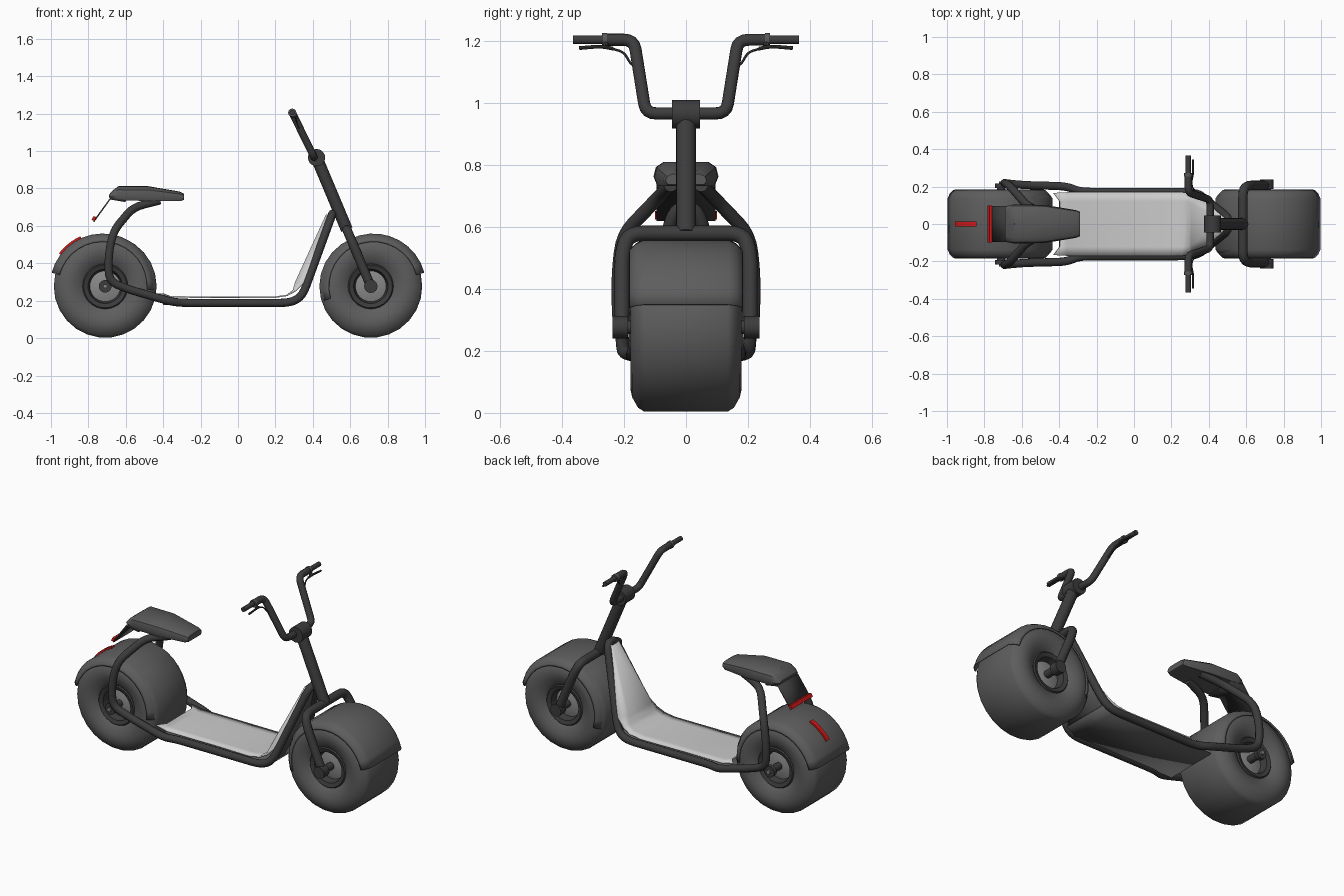
import bpy, bmesh
from math import sin, cos, radians, pi
from mathutils import Vector

if "Cube" in bpy.data.objects:
    bpy.data.objects.remove(bpy.data.objects["Cube"])

WX, WZ = 0.71, 0.277          # wheel centre offset and height


def paint(name, *c):
    m = bpy.data.materials.new(name)
    m.diffuse_color = (*(c if len(c) == 3 else c * 3), 1)
    m.use_nodes = True
    m.node_tree.nodes["Principled BSDF"].inputs["Base Color"].default_value = m.diffuse_color
    return m


BLACK, RUBBER, PANEL = paint("black_metal", .045), paint("dark_rubber", .11), paint("dark_panel", .10)
ALLOY, DECK, RED = paint("alloy", .25), paint("deck_grey", .60), paint("red_light", .65, .01, .01)


def finish(name, bm, mat=None, thick=0):
    bmesh.ops.remove_doubles(bm, verts=bm.verts, dist=1e-5)
    bmesh.ops.recalc_face_normals(bm, faces=bm.faces)
    me = bpy.data.meshes.new(name)
    bm.to_mesh(me)
    bm.free()
    ob = bpy.data.objects.new(name, me)
    bpy.context.collection.objects.link(ob)
    me.materials.append(mat or BLACK)
    if thick:
        m = ob.modifiers.new("thickness", 'SOLIDIFY')
        m.thickness, m.offset = thick, -1
    return ob


def loft(name, rows, close_u=False, close_v=False, caps=False, mat=None, thick=0):
    bm = bmesh.new()
    g = [[bm.verts.new(p) for p in r] for r in rows]
    n, k = len(g), len(g[0])
    for i in range(n if close_u else n - 1):
        for j in range(k if close_v else k - 1):
            a, b = g[i], g[(i + 1) % n]
            bm.faces.new((a[j], a[(j + 1) % k], b[(j + 1) % k], b[j]))
    if caps:
        bm.faces.new(g[0])
        bm.faces.new(g[-1])
    return finish(name, bm, mat, thick)


def spin(name, prof, cx, cz, a0=0, a1=360, steps=32, mat=None, thick=0):
    """Turn a (y, radius) profile about an axis parallel to y."""
    full = a1 - a0 == 360
    rows = []
    for i in range(steps if full else steps + 1):
        a = radians(a0 + (a1 - a0) * i / steps)
        rows.append([(cx + r * cos(a), y, cz + r * sin(a)) for y, r in prof])
    return loft(name, rows, close_u=full, mat=mat, thick=thick)


def rod(name, cx, cz, y0, y1, r, steps=16, mat=None):
    return spin(name, [(y0, 0), (y0, r), (y1, r), (y1, 0)], cx, cz, steps=steps, mat=mat)


def tube(name, pts, r, fillet=0.04, sides=12):
    pts = [Vector(p) for p in pts]
    path = [pts[0]]
    for p, c, n in zip(pts, pts[1:], pts[2:]):      # rounded corners
        a = c + (p - c).normalized() * min(fillet, (p - c).length * .45)
        b = c + (n - c).normalized() * min(fillet, (n - c).length * .45)
        for i in range(5):
            t = i / 4
            path.append(a * (1 - t) ** 2 + c * 2 * t * (1 - t) + b * t * t)
    path.append(pts[-1])
    rows, up = [], None
    for i, p in enumerate(path):
        d = (path[min(i + 1, len(path) - 1)] - path[max(i - 1, 0)]).normalized()
        up = d.orthogonal() if up is None else up - d * up.dot(d)
        up.normalize()
        side = d.cross(up)
        rows.append([p + (up * cos(2 * pi * k / sides) + side * sin(2 * pi * k / sides)) * r
                     for k in range(sides)])
    return loft(name, rows, close_v=True, caps=True)


def mirrored(pts):
    """Half path plus its reflection across y = 0."""
    return pts + [(x, -y, z) for x, y, z in reversed(pts)]


# Wheels: fat tyre, dark rim ring, alloy hub plate, axle
half = [(.150, .12), (.162, .135), (.176, .17), (.180, .20), (.174, .228), (.155, .262), (.135, .275)]
tyre = half + [(-y, r) for y, r in reversed(half)]
for end, s in (("front", 1), ("rear", -1)):
    x = s * WX
    spin(end + "_tyre", tyre, x, WZ, steps=26, mat=RUBBER)
    ring = [(.150, .122), (.158, .115), (.150, .092), (.11, .082)]
    hub = [(.11, .082), (.122, .04), (.122, 0)]
    for side, m in (("left", 1), ("right", -1)):
        spin(f"{end}_rim_{side}", [(y * m, r) for y, r in ring], x, WZ)
        spin(f"{end}_hub_{side}", [(y * m, r) for y, r in hub], x, WZ, mat=ALLOY)
    rod(end + "_axle", x, WZ, -.215, .215, .022)

# Fenders
fend = [(.184, .238), (.182, .25), (.163, .270), (.138, .282)]
fend = fend + [(-y, r) for y, r in reversed(fend)]
spin("front_fender", fend, WX + .014, WZ, 15, 196, 16, mat=RUBBER, thick=.005)
spin("rear_fender", fend, -WX - .014, WZ, -4, 165, 16, mat=RUBBER, thick=.005)
spin("fender_light", [(.013, .272), (.013, .292), (-.013, .292), (-.013, .272)],
     -WX - .014, WZ, 114, 143, 6, mat=RED)

# Main frame: one loop from the seat, past the axle, under the deck, up to the column
tube("main_frame", mirrored([
    (-.42, .05, .735), (-.56, .085, .70), (-.665, .205, .575), (-.692, .220, .45),
    (-.692, .218, .305), (-.59, .208, .262), (-.36, .202, .195), (-.29, .172, .188),
    (.28, .172, .188), (.345, .162, .225), (.505, .035, .665)]), .022, .06)
for side, m in (("left", 1), ("right", -1)):
    rod("rear_dropout_" + side, -WX, WZ, .192 * m, .216 * m, .034)
    rod("rear_axle_nut_" + side, -WX, WZ, .2 * m, .228 * m, .012, 6, ALLOY)
    rod("fork_end_" + side, WX, WZ, .188 * m, .238 * m, .036)

# Deck and leg shield: rows of (edge x, edge z, half width, centre shift in x)
deck = [(-.43, .238, .166, .035), (-.36, .224, .170, 0), (.19, .222, .170, 0), (.26, .232, .170, 0),
        (.305, .256, .165, -.012), (.35, .30, .155, -.045), (.49, .66, .042, -.02)]
loft("deck", [[(x + (d if abs(f) < .8 else 0), f * w, z) for f in (-1, -.72, .72, 1)]
              for x, z, w, d in deck], mat=DECK, thick=.008)
under = [(-.40, .185, .165), (.28, .185, .165), (.34, .215, .155)]
loft("underside_panel", [[(x, -w, z), (x, w, z)] for x, z, w in under], mat=PANEL, thick=.008)
loft("shield_back", [[(x, -w, z), (x, w, z)] for x, z, w in
                     ((.34, .215, .155), (.505, .655, .035))], mat=PANEL, thick=.008)

# Fork and steering column
tube("front_fork", mirrored([(WX, .207, WZ), (.61, .207, .515), (.582, .185, .58)]), .025, .05)
tube("steering_column", [(.582, 0, .58), (.42, 0, .965)], .032, sides=16)
rod("handlebar_clamp", .42, .965, -.046, .046, .046, 20)

# Handlebar with grips, levers and cables
tube("handlebar", mirrored([(.29, .26, 1.205), (.29, .168, 1.205), (.407, .130, .967)]), .020, .035)
for side, m in (("left", 1), ("right", -1)):
    rod("grip_" + side, .29, 1.205, .25 * m, .365 * m, .014)
    rod("lever_clamp_" + side, .29, 1.205, .255 * m, .272 * m, .022, mat=PANEL)
    tube("lever_mount_" + side, [(.29, .263 * m, 1.205), (.312, .258 * m, 1.182)], .010, sides=8)
    tube("brake_lever_" + side, [(.308, .235 * m, 1.176), (.316, .275 * m, 1.184),
                                 (.316, .345 * m, 1.178)], .006, .02, 8)
    tube("brake_cable_" + side, [(.308, .238 * m, 1.176), (.31, .20 * m, 1.165),
                                 (.325, .178 * m, 1.125), (.335, .158 * m, 1.12)], .004, .03, 6)

# Seat: sections of (x, bottom, top, half width)
secs = [(-.69, .752, .766, .088), (-.675, .742, .785, .098), (-.64, .737, .812, .105),
        (-.48, .733, .812, .102), (-.31, .732, .783, .074), (-.29, .738, .772, .066)]
loft("seat", [[(x, f * w, b + h * (t - b)) for f, h in (
    (-.9, 0), (-1, .35), (-.93, .75), (-.7, .97), (0, 1), (.7, .97), (.93, .75), (1, .35), (.9, 0))]
    for x, b, t, w in secs], close_v=True, caps=True, mat=PANEL)

# Rear plate under the seat with its light
loft("rear_plate", [[(x, -.095, z), (x, .095, z)] for x, z in
                    ((-.60, .735), (-.685, .748), (-.775, .625))], thick=.008)
loft("tail_light", [[(x, y, z) for x, z in
                     ((-.783, .632), (-.772, .652), (-.758, .648), (-.768, .625))]
                    for y in (-.1, .1)], close_v=True, caps=True, mat=RED)

# Smooth shading with kept edges
bpy.ops.object.select_all(action='SELECT')
bpy.context.view_layer.objects.active = bpy.data.objects["seat"]
bpy.ops.object.shade_smooth_by_angle(angle=radians(35))
